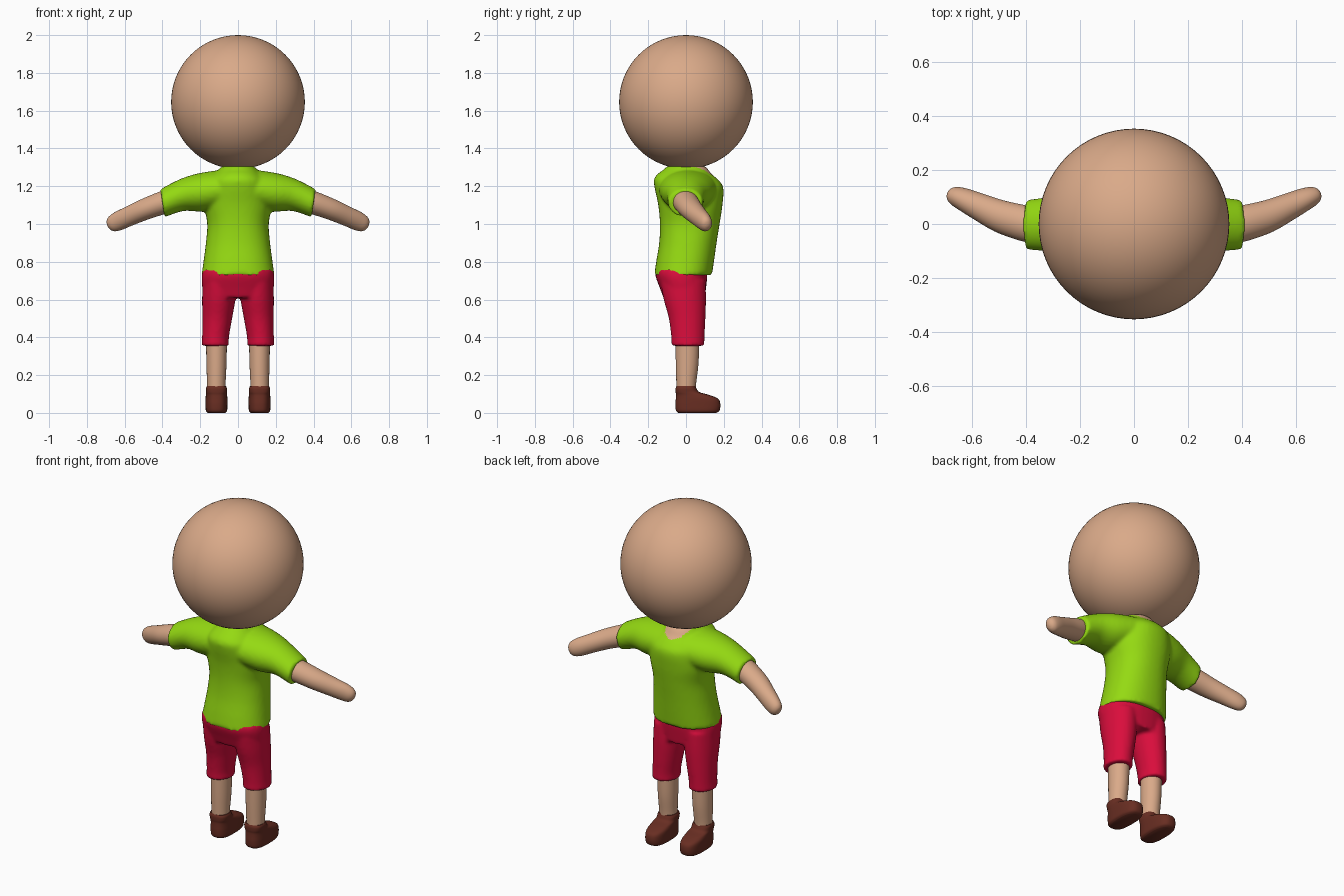
import bpy
import bmesh
from math import sin, cos, pi, copysign
from mathutils import Vector

cube = bpy.data.objects.get("Cube")
if cube:
    bpy.data.objects.remove(cube)


def material(name, rgb):
    mat = bpy.data.materials.new(name)
    mat.use_nodes = True
    mat.diffuse_color = (*rgb, 1)
    mat.node_tree.nodes["Principled BSDF"].inputs["Base Color"].default_value = (*rgb, 1)
    return mat


skin = material("skin", (0.70, 0.40, 0.25))
green = material("shirt_green", (0.30, 0.70, 0.006))
red = material("shorts_red", (0.70, 0.004, 0.045))
brown = material("shoe_brown", (0.14, 0.027, 0.016))


def spline(a, b, c, d, t):
    """Catmull-Rom blend between ring b and ring c."""
    return [q + 0.5 * t * (r - p + t * (2 * p - 5 * q + 4 * r - s + t * (3 * (q - r) + s - p)))
            for p, q, r, s in zip(a, b, c, d)]


def loft(bm, rings, axis=(0, 0, 1), power=1.0, mirror=False, steps=5, sides=40):
    """Closed tube through rings (x, y, z, radius_u, radius_v), facing along axis."""
    t = Vector(axis).normalized()
    v_dir = Vector((0, 1, 0))
    v_dir = (v_dir - t * t.dot(v_dir)).normalized()
    u_dir = v_dir.cross(t)
    pts = [rings[0]] + list(rings) + [rings[-1]]
    fine = [spline(*pts[i:i + 4], k / steps) for i in range(len(rings) - 1) for k in range(steps)]
    fine.append(rings[-1])
    for side in ((1, -1) if mirror else (1,)):
        loops = []
        for x, y, z, ru, rv in fine:
            loop = []
            for k in range(sides):
                c, s = cos(2 * pi * k / sides), sin(2 * pi * k / sides)
                c, s = copysign(abs(c) ** power, c), copysign(abs(s) ** power, s)
                p = Vector((x, y, z)) + u_dir * c * ru + v_dir * s * rv
                loop.append(bm.verts.new((p.x * side, p.y, p.z)))
            loops.append(loop)
        for a, b in zip(loops, loops[1:]):
            for k in range(sides):
                n = (k + 1) % sides
                bm.faces.new((a[k], a[n], b[n], b[k]))
        bm.faces.new(loops[0])
        bm.faces.new(loops[-1])


def finish(bm, name, mat, blend=0):
    """Make the object; blend fuses overlapping tubes into one soft surface."""
    bmesh.ops.recalc_face_normals(bm, faces=bm.faces)
    mesh = bpy.data.meshes.new(name)
    bm.to_mesh(mesh)
    bm.free()
    obj = bpy.data.objects.new(name, mesh)
    bpy.context.collection.objects.link(obj)
    if blend:
        remesh = obj.modifiers.new("fuse", 'REMESH')
        remesh.mode = 'VOXEL'
        remesh.voxel_size = 0.01
        smooth = obj.modifiers.new("soften", 'SMOOTH')
        smooth.factor = 0.5
        smooth.iterations = blend
        graph = bpy.context.evaluated_depsgraph_get()
        obj.data = bpy.data.meshes.new_from_object(obj.evaluated_get(graph))
        obj.modifiers.clear()
        obj.data.name = name
    obj.data.materials.clear()
    obj.data.materials.append(mat)
    bpy.ops.object.select_all(action='DESELECT')
    obj.select_set(True)
    bpy.context.view_layer.objects.active = obj
    if blend:
        bpy.ops.object.shade_smooth()
    else:
        bpy.ops.object.shade_smooth_by_angle(angle=0.9)
    return obj


# Head
bm = bmesh.new()
bmesh.ops.create_uvsphere(bm, u_segments=64, v_segments=32, radius=0.354)
bmesh.ops.translate(bm, verts=bm.verts, vec=(0, 0, 1.646))
finish(bm, "head", skin)

# Shirt: torso fused with two sleeves
bm = bmesh.new()
loft(bm, [(0, -.015, .73, .193, .153),
          (0, -.005, .80, .183, .153),
          (0, .01, .90, .17, .152),
          (0, .02, 1.0, .163, .158),
          (0, .023, 1.1, .178, .17),
          (0, .016, 1.19, .17, .182),
          (0, 0, 1.235, .15, .17),
          (0, -.008, 1.265, .12, .142),
          (0, 0, 1.288, .10, .118),
          (0, 0, 1.307, .085, .10)], power=0.9)
loft(bm, [(0, .01, 1.185, .10, .15),
          (.08, .01, 1.183, .103, .155),
          (.2, .005, 1.166, .102, .135),
          (.3, 0, 1.152, .084, .105),
          (.4, -.003, 1.11, .075, .092)], axis=(1, 0, -.15), mirror=True)
shirt = finish(bm, "shirt", green, blend=6)

# Scooped neckline showing skin, deeper at the chest
shirt.data.materials.append(skin)
for face in shirt.data.polygons:
    c = face.center
    if c.z > 1.2 and (c.x / .08) ** 2 + ((c.y - .03) / .12) ** 2 < 1:
        face.material_index = 1

# Arms with rounded mitten hands
bm = bmesh.new()
loft(bm, [(.36, -.01, 1.125, .062, .066),
          (.42, .006, 1.105, .060, .066),
          (.50, .03, 1.075, .056, .06),
          (.58, .066, 1.04, .052, .05),
          (.635, .092, 1.015, .05, .042),
          (.667, .105, 1.0, .042, .034),
          (.683, .111, .993, .027, .022),
          (.689, .113, .99, .008, .007)], axis=(.29, .1, -.13), mirror=True)
finish(bm, "arms", skin)

# Shorts: hips fused with two legs
bm = bmesh.new()
loft(bm, [(0, -.01, .61, .17, .11),
          (0, -.016, .66, .188, .122),
          (0, -.024, .72, .192, .136),
          (0, -.026, .76, .185, .135)], power=0.85)
loft(bm, [(.12, .01, .355, .073, .088),
          (.119, .01, .40, .071, .088),
          (.11, .006, .50, .079, .097),
          (.102, -.006, .60, .088, .112),
          (.098, -.016, .70, .09, .12)], mirror=True)
finish(bm, "shorts", red, blend=5)

# Bare lower legs
bm = bmesh.new()
loft(bm, [(.115, 0, .08, .048, .05),
          (.115, .001, .15, .049, .052),
          (.114, .006, .26, .053, .06),
          (.114, .008, .40, .056, .063)], mirror=True)
finish(bm, "lower_legs", skin)

# Shoes with the toes pointing along +y
bm = bmesh.new()
loft(bm, [(.114, .06, .0, .046, .10),
          (.114, .062, .012, .056, .115),
          (.114, .063, .045, .058, .119),
          (.114, .058, .075, .058, .112),
          (.114, .035, .095, .056, .088),
          (.114, .008, .11, .055, .063),
          (.114, 0, .13, .055, .055),
          (.114, 0, .142, .05, .05)], power=0.75, mirror=True)
finish(bm, "shoes", brown)
